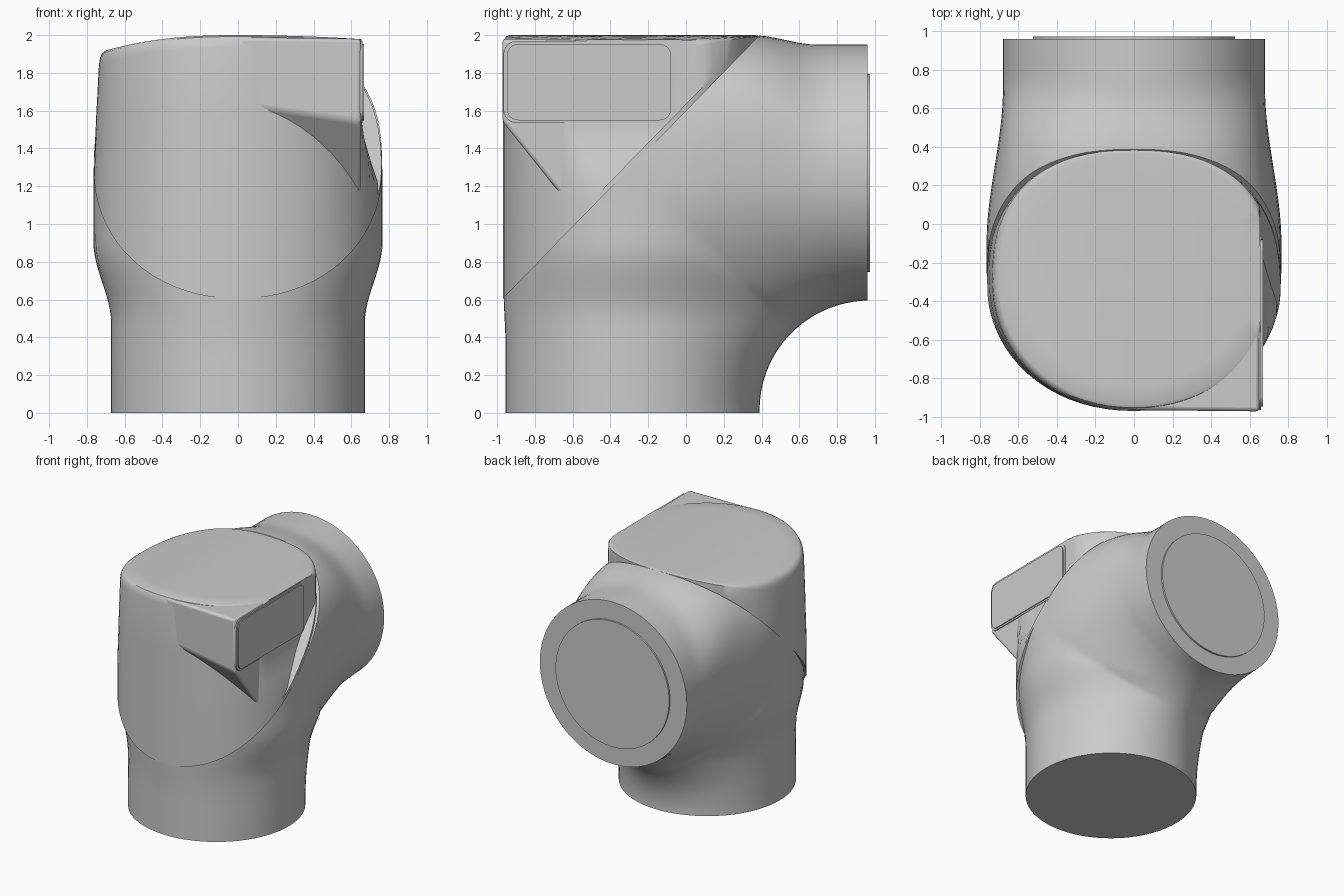
import bpy, bmesh, math
from mathutils import Vector

if "Cube" in bpy.data.objects:
    bpy.data.objects.remove(bpy.data.objects["Cube"])

SEG = 72
SEAM_P = Vector((0, -0.965, 0.61))      # diagonal seam between elbow and cap
SEAM_N = Vector((0, -1.026, 1)).normalized()


def ramp(v, a, b):
    t = max(0.0, min(1.0, (v - a) / (b - a)))
    return t * t * (3 - 2 * t)


def spow(v, p):
    return math.copysign(abs(v) ** p, v)


def cut(bm, p, n):
    """Remove everything on the +n side and close the opening."""
    res = bmesh.ops.bisect_plane(bm, geom=bm.verts[:] + bm.edges[:] + bm.faces[:],
                                 plane_co=p, plane_no=n, clear_outer=True)
    edges = [e for e in res['geom_cut'] if isinstance(e, bmesh.types.BMEdge)]
    if edges:
        bmesh.ops.holes_fill(bm, edges=edges, sides=0)


def loft(rings):
    bm = bmesh.new()
    vs = [[bm.verts.new(p) for p in r] for r in rings]
    for a, b in zip(vs, vs[1:]):
        for i in range(len(a)):
            j = (i + 1) % len(a)
            bm.faces.new((a[i], a[j], b[j], b[i]))
    bm.faces.new(vs[0][::-1])
    bm.faces.new(vs[-1])
    return bm


def finish(name, bm, bevel=0, angle=35):
    bmesh.ops.recalc_face_normals(bm, faces=bm.faces[:])
    me = bpy.data.meshes.new(name)
    bm.to_mesh(me)
    bm.free()
    ob = bpy.data.objects.new(name, me)
    bpy.context.collection.objects.link(ob)
    if bevel:
        m = ob.modifiers.new("Bevel", 'BEVEL')
        m.width, m.segments = bevel, 3
    bpy.ops.object.select_all(action='DESELECT')
    ob.select_set(True)
    bpy.context.view_layer.objects.active = ob
    bpy.ops.object.shade_smooth_by_angle(angle=math.radians(angle))
    return ob


# Elbow body: sections fanned around the centre of the inner bend
PY = 0.96
rings = []
for k in range(61):
    d = 90 * k / 60
    t = math.radians(d)
    c, s = math.cos(t), math.sin(t)
    inner = 0.57 + 0.025 * d / 90
    yo = PY + 0.955 + 0.012 * ramp(d, 10, 20)
    zo = 1.95 + 0.05 * ramp(-d, -82, -73)
    outer = min(yo / max(c, 1e-6), zo / max(s, 1e-6))
    mid, half = (inner + outer) / 2, (outer - inner) / 2
    n = 2 + 0.8 * ramp(d, 38, 55) * (1 - ramp(d, 68, 84))
    ring = []
    for i in range(SEG):
        a = 2 * math.pi * i / SEG
        e = 2 / n if math.cos(a) > 0 else 1
        r = mid + half * spow(math.cos(a), e)
        y, z = PY - r * c, r * s
        # both necks are narrower than the middle
        w = min(0.672 + 0.093 * ramp(z, 0.48, 0.9), 0.765 - 0.085 * ramp(y, -0.1, 0.7))
        ring.append((w * spow(math.sin(a), e), y, z))
    rings.append(ring)
bm = loft(rings)
cut(bm, SEAM_P, SEAM_N)
finish("elbow_body", bm)


# Cap: plan outline raised to a shallow dome, right side pressed flat at the panel
def top_z(x):
    return 2.0 - (0.09 * abs(x / 0.73) ** 2.4 if x < 0 else 0.022 * (x / 0.66) ** 2)


def cap_mesh(flatten):
    rings = []
    for sc, level in ((1, 0.5), (1, 1.1), (1, 1.22), (1, 1.34), (1, 1.45), (1, 1.54),
                      (1, 'wall'), (0.992, 'mid'), (0.975, 'high'),
                      (0.95, 'top'), (0.8, 'top'), (0.6, 'top'), (0.4, 'top'), (0.2, 'top'),
                      (0.05, 'top')):
        ring = []
        for i in range(SEG):
            a = 2 * math.pi * i / SEG
            e = 2 / 2.1 if math.sin(a) < 0 else 2 / 2.4
            x = 0.767 * spow(math.cos(a), e) * sc
            y = -0.285 + (0.685 if math.sin(a) < 0 else 0.668) * spow(math.sin(a), e) * sc
            bev = 0.06 * (1 - ramp(y, -0.2, 0.35)) + 0.005
            if isinstance(level, str):
                x *= 0.96
                z = top_z(x) - bev * {'wall': 1, 'mid': 0.45, 'high': 0.12, 'top': 0}[level]
            else:
                z = level
                x *= 1 - 0.02 * ramp(z, 1.1, 1.6)
            if flatten:
                x = min(x, 0.77 - 0.115 * ramp(z, 1.05, 1.56))
            ring.append((x, y, z))
        rings.append(ring)
    bm = loft(rings)
    cut(bm, SEAM_P, -SEAM_N)
    return bm


finish("cap", cap_mesh(True))

# Thin rim that follows the seam past the flat side
bm = cap_mesh(False)
cut(bm, SEAM_P + SEAM_N * 0.025, SEAM_N)
finish("cap_rim", bm)

# Side boss with a sloping gusset beneath it
bm = bmesh.new()
for p in [(0.652, -0.972, 1.98), (0.652, -0.972, 1.54), (0.652, -0.62, 1.10), (0.652, -0.50, 1.12),
          (0.652, -0.05, 1.56), (0.652, -0.05, 1.975), (0.0, -0.966, 1.99), (0.08, -0.962, 1.62),
          (0.35, -0.70, 1.40), (0.0, -0.1, 1.99), (0.3, -0.3, 1.5)]:
    bm.verts.new(p)
bmesh.ops.convex_hull(bm, input=bm.verts[:])
bmesh.ops.dissolve_limit(bm, angle_limit=0.02, verts=bm.verts[:], edges=bm.edges[:])
finish("side_boss", bm, bevel=0.02)


# Rounded panel on the boss: outer frame and raised face
def panel(name, y0, y1, z0, z1, r, x1):
    rings = []
    for x in (0.62, x1):
        ring = []
        for q, (cy, cz) in enumerate([(y1 - r, z1 - r), (y0 + r, z1 - r),
                                      (y0 + r, z0 + r), (y1 - r, z0 + r)]):
            for i in range(7):
                a = math.pi / 2 * (q + i / 6)
                ring.append((x, cy + r * math.cos(a), cz + r * math.sin(a)))
        rings.append(ring)
    finish(name, loft(rings))


panel("panel_frame", -0.966, -0.06, 1.535, 1.97, 0.07, 0.660)
panel("panel_face", -0.948, -0.079, 1.549, 1.953, 0.06, 0.668)

# Raised disc on the rear opening
disc = [[(0.525 * math.cos(2 * math.pi * i / SEG), y, 1.27 + 0.525 * math.sin(2 * math.pi * i / SEG))
         for i in range(SEG)] for y in (0.94, 0.974)]
finish("rear_disc", loft(disc))
